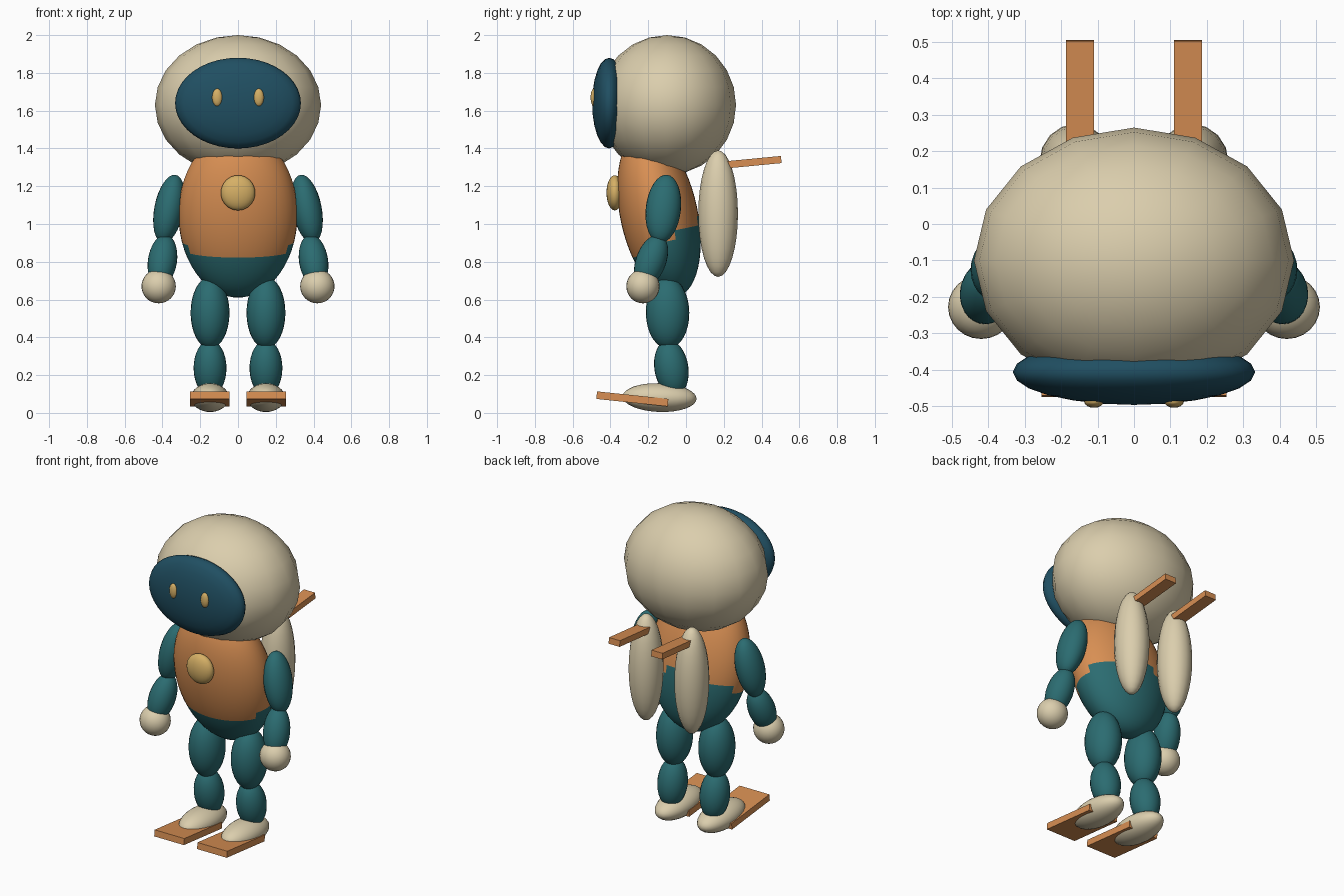
import bpy, bmesh, math
from mathutils import Vector, Matrix

if "Cube" in bpy.data.objects:
    bpy.data.objects.remove(bpy.data.objects["Cube"])


def material(name, rgb):
    lin = [((c / 255 + 0.055) / 1.055) ** 2.4 for c in rgb]
    m = bpy.data.materials.new(name)
    m.diffuse_color = (*lin, 1)
    m.use_nodes = True
    m.node_tree.nodes["Principled BSDF"].inputs["Base Color"].default_value = m.diffuse_color
    return m


CREAM = material("cream", (219, 206, 173))
ORANGE = material("orange", (216, 143, 83))
TEAL = material("teal", (43, 108, 113))
NAVY = material("dark_blue", (32, 79, 98))
GOLD = material("gold", (214, 176, 102))


def finish(name, bm, mats, smooth):
    mesh = bpy.data.meshes.new(name)
    bm.to_mesh(mesh)
    bm.free()
    for m in mats:
        mesh.materials.append(m)
    for p in mesh.polygons:
        p.use_smooth = smooth
    ob = bpy.data.objects.new(name, mesh)
    bpy.context.collection.objects.link(ob)
    return ob


def ellipsoid(name, centre, radii, mats, rot=Matrix.Identity(4), seg=24, rings=16, rule=None):
    """Smooth ellipsoid; rule(face centre) gives the material index."""
    bm = bmesh.new()
    bmesh.ops.create_uvsphere(bm, u_segments=seg, v_segments=rings, radius=1)
    bm.transform(Matrix.Translation(centre) @ rot @ Matrix.Diagonal((*radii, 1)))
    if rule:
        for f in bm.faces:
            f.material_index = rule(f.calc_center_median())
    return finish(name, bm, mats, True)


def limb(name, a, b, rx, ry, mat):
    """Ellipsoid whose long axis runs from a down to b."""
    a, b = Vector(a), Vector(b)
    d = a - b
    rot = Vector((0, 0, 1)).rotation_difference(d).to_matrix().to_4x4()
    return ellipsoid(name, (a + b) / 2, (rx, ry, d.length / 2), [mat], rot)


def slab(name, centre, size, tilt, mat):
    bm = bmesh.new()
    bmesh.ops.create_cube(bm, size=1)
    bm.transform(Matrix.Translation(centre) @ Matrix.Rotation(math.radians(tilt), 4, 'X')
                 @ Matrix.Diagonal((*size, 1)))
    return finish(name, bm, [mat], False)


# Helmet and visor (visor poles lie along y)
ellipsoid("helmet", (0, -0.10, 1.63), (0.44, 0.365, 0.37), [CREAM], seg=16, rings=12)
ellipsoid("visor", (0, -0.407, 1.64), (0.333, 0.24, 0.09), [NAVY],
          Matrix.Rotation(math.pi / 2, 4, 'X'), seg=40, rings=12)

# Torso leaning forward: orange jacket above a sloping waist line, teal below
ellipsoid("torso", (0, -0.143, 1.05), (0.315, 0.205, 0.447), [ORANGE, TEAL],
          Matrix.Rotation(math.radians(12), 4, 'X'), seg=40, rings=28,
          rule=lambda c: int(c.z < 0.80 + 0.6 * (c.y + 0.30)))
ellipsoid("chest_button", (0, -0.377, 1.165), (0.091, 0.044, 0.093), [GOLD])

for s, side in ((-1, "left"), (1, "right")):
    # Eyes
    ellipsoid(f"{side}_eye", (s * 0.11, -0.488, 1.67), (0.027, 0.017, 0.047), [GOLD], seg=16, rings=10)
    # Arms
    limb(f"{side}_upper_arm", (s * 0.33, -0.10, 1.26), (s * 0.40, -0.14, 0.90), 0.078, 0.093, TEAL)
    limb(f"{side}_forearm", (s * 0.38, -0.135, 0.94), (s * 0.42, -0.235, 0.67), 0.077, 0.08, TEAL)
    ellipsoid(f"{side}_hand", (s * 0.42, -0.228, 0.67), (0.091, 0.088, 0.09), [CREAM])
    # Legs
    limb(f"{side}_thigh", (s * 0.148, -0.10, 0.72), (s * 0.148, -0.095, 0.34), 0.103, 0.115, TEAL)
    limb(f"{side}_shin", (s * 0.148, -0.10, 0.385), (s * 0.148, -0.055, 0.09), 0.087, 0.09, TEAL)
    ellipsoid(f"{side}_foot", (s * 0.148, -0.14, 0.081), (0.1, 0.196, 0.076), [CREAM],
              Matrix.Rotation(math.radians(-2), 4, 'X'))
    # Toe plates
    slab(f"{side}_toe_plate", (s * 0.15, -0.284, 0.074), (0.208, 0.38, 0.04), -6, ORANGE)
    # Back tanks and their fins
    ellipsoid(f"{side}_back_tank", (s * 0.16, 0.17, 1.055), (0.1, 0.105, 0.335), [CREAM], seg=16, rings=16)
    slab(f"{side}_back_fin", (s * 0.149, 0.355, 1.327), (0.077, 0.3, 0.038), 5.5, ORANGE)
